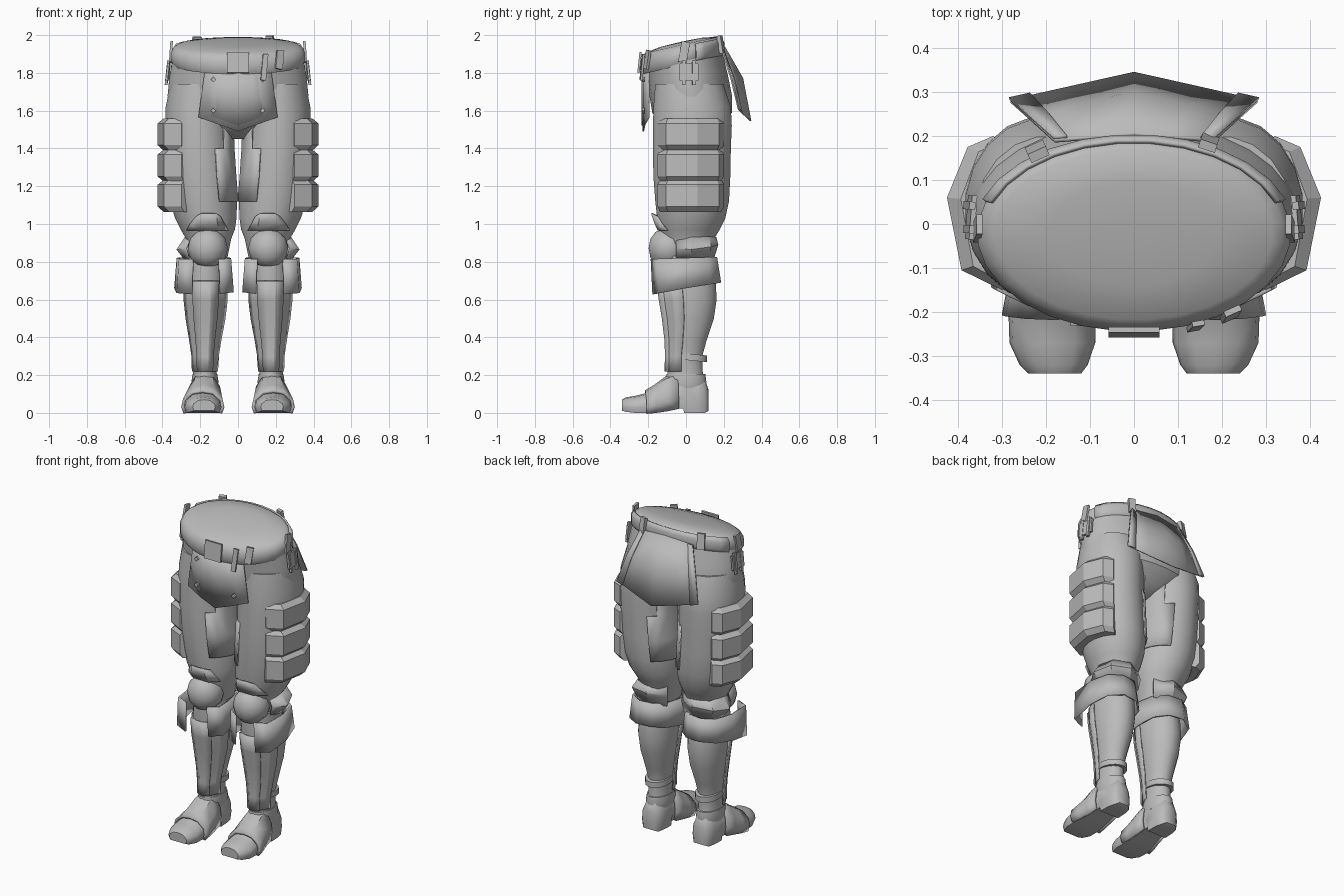
import bpy, bmesh, math
from mathutils import Vector, Euler

if "Cube" in bpy.data.objects:
    bpy.data.objects.remove(bpy.data.objects["Cube"])

grey = bpy.data.materials.new("light_grey")
grey.diffuse_color = (0.5, 0.5, 0.5, 1)
grey.use_nodes = True
grey.node_tree.nodes["Principled BSDF"].inputs["Base Color"].default_value = grey.diffuse_color


def finish(name, bm, mirror=False, thick=0, angle=38, fix=True):
    if fix:
        bmesh.ops.recalc_face_normals(bm, faces=bm.faces)
    me = bpy.data.meshes.new(name)
    bm.to_mesh(me)
    bm.free()
    me.shade_smooth()
    me.set_sharp_from_angle(angle=math.radians(angle))
    me.materials.append(grey)
    ob = bpy.data.objects.new(name, me)
    bpy.context.collection.objects.link(ob)
    if thick:
        m = ob.modifiers.new("thickness", 'SOLIDIFY')
        m.thickness, m.offset = thick, 1
    if mirror:
        ob.modifiers.new("mirror", 'MIRROR')
    return ob


def loft(name, rings, closed=True, caps=True, **kw):
    """Skin a list of equal-length point rows."""
    bm = bmesh.new()
    rows = [[bm.verts.new(p) for p in r] for r in rings]
    n = len(rows[0])
    for a, b in zip(rows, rows[1:]):
        for i in range(n if closed else n - 1):
            j = (i + 1) % n
            bm.faces.new((a[i], a[j], b[j], b[i]))
    if closed and caps:
        bm.faces.new(rows[0][::-1])
        bm.faces.new(rows[-1])
    return finish(name, bm, **kw)


def oval(z, x0, x1, y0, y1, slope=0, n=20, ym=None):
    """Ring from its left, right, front and back extents."""
    cx, rx = (x0 + x1) / 2, (x1 - x0) / 2
    cy = (y0 + y1) / 2 if ym is None else ym
    pts = []
    for i in range(n):
        t = math.tau * (i + 0.5) / n
        s = math.sin(t)
        y = cy + s * ((y1 - cy) if s > 0 else (cy - y0))
        pts.append((cx + rx * math.cos(t), y, z + slope * y))
    return pts


def shell(name, src, rule, thick, **kw):
    """Raised panel copied from the faces of src that satisfy rule."""
    bm = bmesh.new()
    bm.from_mesh(src.data)
    bm.normal_update()
    drop = [f for f in bm.faces if not rule(f.calc_center_median(), f.normal)]
    bmesh.ops.delete(bm, geom=drop, context='FACES')
    return finish(name, bm, thick=thick, fix=False, **kw)


def plate(name, loc, size, rot=(0, 0, 0), **kw):
    bm = bmesh.new()
    bmesh.ops.create_cube(bm, size=1)
    m = Euler([math.radians(a) for a in rot]).to_matrix()
    for v in bm.verts:
        v.co = m @ Vector([c * s for c, s in zip(v.co, size)]) + Vector(loc)
    return finish(name, bm, **kw)


# hips
loft("hips", [oval(z, -w, w, f, b, s, 28) for z, w, f, b, s in [
    (1.45, .07, -.05, .09, 0), (1.51, .25, -.13, .18, 0), (1.59, .36, -.18, .245, 0),
    (1.68, .375, -.195, .245, 0), (1.78, .365, -.205, .22, .1), (1.90, .345, -.22, .185, .22)]])

# belt with domed waist closing
belt = loft("belt_and_waist", [oval(z, -.35 * k, .35 * k, -.02 - .22 * k, -.02 + .21 * k, .22, 28, -.02)
            for z, k in [(1.845, .97), (1.87, 1.02), (1.915, 1.02), (1.94, .97), (1.953, .9),
                         (1.967, .55), (1.97, .15)]], angle=50)
shell("belt_back_rim", belt, lambda c, n: c.y > .04 and n.z < .75 and c.z > 1.85
      and n.y > -.2 and (c.x ** 2 + c.y ** 2) > .03, .01)

# thighs
thigh = loft("thigh", [oval(*r) for r in [
    (.82, .055, .255, -.11, .12), (.92, .035, .275, -.125, .15), (.97, .015, .305, -.145, .18),
    (1.03, .006, .335, -.155, .21), (1.12, .003, .362, -.165, .23), (1.25, .014, .378, -.175, .237),
    (1.4, .024, .385, -.178, .24), (1.52, .028, .386, -.177, .245), (1.62, .025, .385, -.175, .24),
    (1.74, .03, .36, -.165, .2)]], mirror=True, angle=60)
shell("inner_thigh_panel", thigh, lambda c, n: 1.12 < c.z < 1.6 and c.x < .1, .008, mirror=True)

# three stacked pads on each outer thigh
outline = [(.30, -.15), (.392, -.105), (.425, .06), (.378, .175), (.32, .2), (.25, .15), (.25, -.11)]
for k, zc in enumerate((1.15, 1.31, 1.475)):
    loft(f"thigh_pad_{k + 1}", [[(.2 + (x - .2) * s, .02 + (y - .02) * (.5 + s / 2), zc + h) for x, y in outline]
         for h, s in ((-.086, .86), (-.058, 1), (.058, 1), (.084, .86))], mirror=True, angle=20)

# kneecap, the plate above it and the outer wing
loft("kneecap", [oval(.872 + .105 * math.sin(a), .16 - .108 * math.cos(a), .16 + .108 * math.cos(a),
     -.085 - .115 * math.cos(a) ** .7, -.085 + .1 * math.cos(a), 0, 16)
     for a in [math.radians(d) for d in (-80, -55, -28, 0, 28, 55, 80)]], mirror=True, angle=50)
loft("upper_knee_plate", [
    [(.05, -.10, .965), (.10, -.15, .965), (.21, -.15, .965), (.275, -.10, .965)],
    [(.07, -.12, 1.0), (.11, -.17, 1.01), (.205, -.17, 1.01), (.255, -.13, 1.0)],
    [(.09, -.14, 1.04), (.115, -.185, 1.056), (.195, -.185, 1.056), (.225, -.15, 1.04)]],
    closed=False, thick=.008, mirror=True)
loft("knee_wing", [[(.25, -.05, .92), (.275, .03, .93), (.25, .12, .93), (.16, .155, .93), (.06, .1, .93)],
                   [(.27, -.05, .87), (.32, .03, .865), (.28, .13, .88), (.16, .165, .89), (.05, .11, .88)],
                   [(.25, -.05, .81), (.275, .03, .81), (.25, .11, .81), (.16, .14, .81), (.06, .1, .81)]],
     closed=False, thick=.006, mirror=True, angle=25)

# boot cuff, open at the front
rim = [(.235, -.178), (.305, -.145), (.315, 0), (.285, .11), (.215, .155), (.13, .145),
       (.07, .09), (.05, 0), (.045, -.12), (.105, -.165)]
loft("boot_cuff", [[(.185 + (x - .185) * 1.1, y * (1.14 if y > 0 else .95), .66 + .18 * y) for x, y in rim],
                   [(x, y, .82 + .03 * y) for x, y in rim]],
     closed=False, thick=.01, mirror=True, angle=35)

# shin, shin guard, ankle bands
shin = loft("shin", [oval(*r, 0, 16) for r in [
    (.15, .108, .24, -.1, .1), (.22, .112, .238, -.1, .09), (.3, .108, .24, -.098, .088),
    (.38, .095, .252, -.1, .11), (.5, .072, .272, -.115, .15), (.6, .06, .283, -.132, .165),
    (.7, .06, .28, -.145, .16), (.83, .065, .265, -.14, .13)]], mirror=True, angle=50)
shell("shin_guard", shin, lambda c, n: .2 < c.z < .66 and c.y < -.01, .008, mirror=True, angle=15)
shell("shin_ridge", shin, lambda c, n: .2 < c.z < .75 and n.y < -.8, .016, mirror=True, angle=20)
loft("ankle_strap", [oval(z, .1, .248, -.08, .112, -.1, 16) for z in (.28, .315)], mirror=True)
loft("ankle_band", [oval(z, .102 + d, .248 - d, -.11 + d, .11 - d, 0, 16)
     for z, d in ((.13, .006), (.165, 0), (.205, .006))], mirror=True)

# shoe: arched sections from toe to heel
def arch(y, x0, x1, zb, zt):
    w, h = x1 - x0, zt - zb
    prof = [(.06, 0), (0, .3), (.04, .62), (.24, .93), (.5, 1), (.76, .93), (.96, .62), (1, .3), (.94, 0)]
    return [(x0 + w * u, y, zb + h * v) for u, v in prof]


shoe = loft("shoe", [arch(*r) for r in [
    (-.34, .12, .24, .012, .07), (-.32, .105, .26, .006, .082), (-.27, .088, .283, 0, .09),
    (-.21, .088, .285, 0, .105), (-.16, .093, .275, .004, .135), (-.1, .1, .258, .012, .18),
    (-.04, .104, .25, .024, .2), (-.015, .104, .25, .024, .205), (-.01, .102, .25, 0, .205),
    (.06, .106, .246, 0, .2), (.1, .116, .236, 0, .18), (.12, .14, .212, .01, .12)]], mirror=True, angle=45)
shell("instep_strap", shoe, lambda c, n: -.2 < c.y < -.07 and n.z > -.5, .016, mirror=True)

# front flap with raised inner panel and rivets
def front_rows(k, out):
    rows = []
    for z, w, ze in ((1.84, .17, 1.84), (1.68, .19, 1.7), (1.49, .208, 1.565)):
        z, ze = [1.68 + (v - 1.68) * k for v in (z, ze)]
        rows.append([(w * k * u, -.222 - out + .03 * u * u, z + (ze - z) * abs(u))
                     for u in (-1, -.5, 0, .5, 1)])
    return rows


loft("front_flap", front_rows(1, 0), closed=False, thick=.008, angle=40)
loft("front_flap_panel", front_rows(.84, .007), closed=False, thick=.006, angle=40)
for z in (1.765, 1.6):
    plate("flap_rivet", (.13, -.226, z), (.02, .012, .02), (0, 45, 0), mirror=True)

# back flap with pointed hem and side strips
back = [(1.935, .2, .18, .185, 1.92), (1.77, .295, .235, .235, 1.77), (1.545, .338, .28, .275, 1.605)]
loft("back_flap", [[(w * u, yc + (ye - yc) * abs(u), z + (ze - z) * abs(u)) for u in (-1, -.5, 0, .5, 1)]
                   for z, yc, w, ye, ze in back], closed=False, thick=.008, angle=40)
loft("back_flap_strip", [[(w * u, yc + (ye - yc) * u + .008, z + (ze - z) * u) for u in (.84, 1.01)]
                         for z, yc, w, ye, ze in back], closed=False, thick=.006, mirror=True)

# belt buckle, loops and hip patches
plate("buckle", (0, -.246, 1.855), (.115, .012, .11), (-6, 0, 0))
plate("hanging_strap", (.14, -.232, 1.83), (.028, .012, .14), (-4, 6, 10))
plate("front_loop", (.22, -.205, 1.87), (.04, .014, .1), (-6, 8, 24))
plate("side_loop", (.355, -.01, 1.91), (.014, .045, .11), (-10, -4, 0), mirror=True)
plate("left_back_loop", (-.22, .165, 1.945), (.045, .022, .095), (10, 0, 24))
plate("right_back_loop", (.17, .185, 1.95), (.04, .02, .095), (10, 0, -18))
plate("hip_patch", (.37, .015, 1.805), (.012, .1, .09), (0, -6, 4), mirror=True)
for y in (-.012, .042):
    plate("patch_strap", (.374, y, 1.8), (.014, .018, .13), (0, -6, 4), mirror=True)
